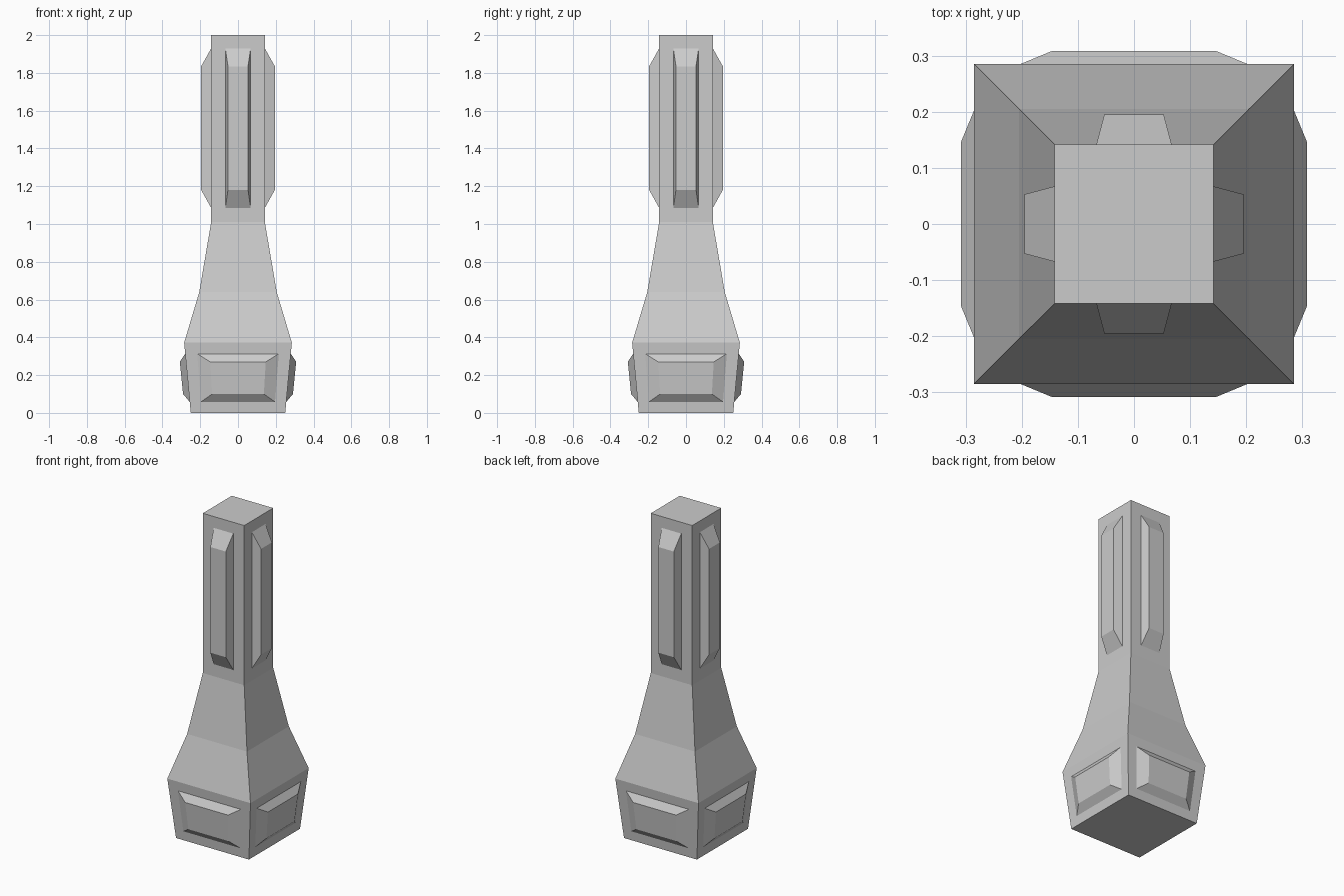
import bpy, bmesh
from math import pi
from mathutils import Matrix, Vector

if "Cube" in bpy.data.objects:
    bpy.data.objects.remove(bpy.data.objects["Cube"])

# Square body profile: (half width, height)
PROFILE = [(0.25, 0.0), (0.285, 0.372), (0.205, 0.64), (0.142, 1.01), (0.142, 2.0)]

# Raised panels by profile segment; each loop is (half width, depth, z) at bottom and top
PANELS = {
    0: [((0.196, None, 0.058), (0.216, None, 0.313)),
        ((0.137, 0.291, 0.100), (0.147, 0.308, 0.270))],
    3: [((0.067, None, 1.085), (0.067, None, 1.93)),
        ((0.053, 0.195, 1.18), (0.053, 0.195, 1.835))],
}


def quad(bottom, top):
    """Four corners of a front-facing (-y) trapezoid."""
    (wb, db, zb), (wt, dt, zt) = bottom, top
    return [(-wb, -db, zb), (wb, -db, zb), (wt, -dt, zt), (-wt, -dt, zt)]


bm = bmesh.new()
for side in range(4):
    turn = Matrix.Rotation(side * pi / 2, 3, 'Z')
    for i, ((w0, z0), (w1, z1)) in enumerate(zip(PROFILE, PROFILE[1:])):
        # Wall, then panel outline lying on the wall, then the raised panel front
        loops = [quad((w0, w0, z0), (w1, w1, z1))]
        for ends in PANELS.get(i, []):
            on_wall = [(w, w0 + (w1 - w0) * (z - z0) / (z1 - z0) if d is None else d, z)
                       for w, d, z in ends]
            loops.append(quad(*on_wall))
        rings = [[bm.verts.new(turn @ Vector(c)) for c in loop] for loop in loops]
        for a, b in zip(rings, rings[1:]):
            for k in range(4):
                n = (k + 1) % 4
                bm.faces.new((a[k], a[n], b[n], b[k]))
        bm.faces.new(rings[-1])

# Weld the sides together and cap both ends
bmesh.ops.remove_doubles(bm, verts=bm.verts[:], dist=0.0005)
bmesh.ops.holes_fill(bm, edges=[e for e in bm.edges if e.is_boundary], sides=4)
bmesh.ops.recalc_face_normals(bm, faces=bm.faces[:])

mesh = bpy.data.meshes.new("panelled_post")
bm.to_mesh(mesh)
bm.free()
bpy.context.collection.objects.link(bpy.data.objects.new("panelled_post", mesh))
